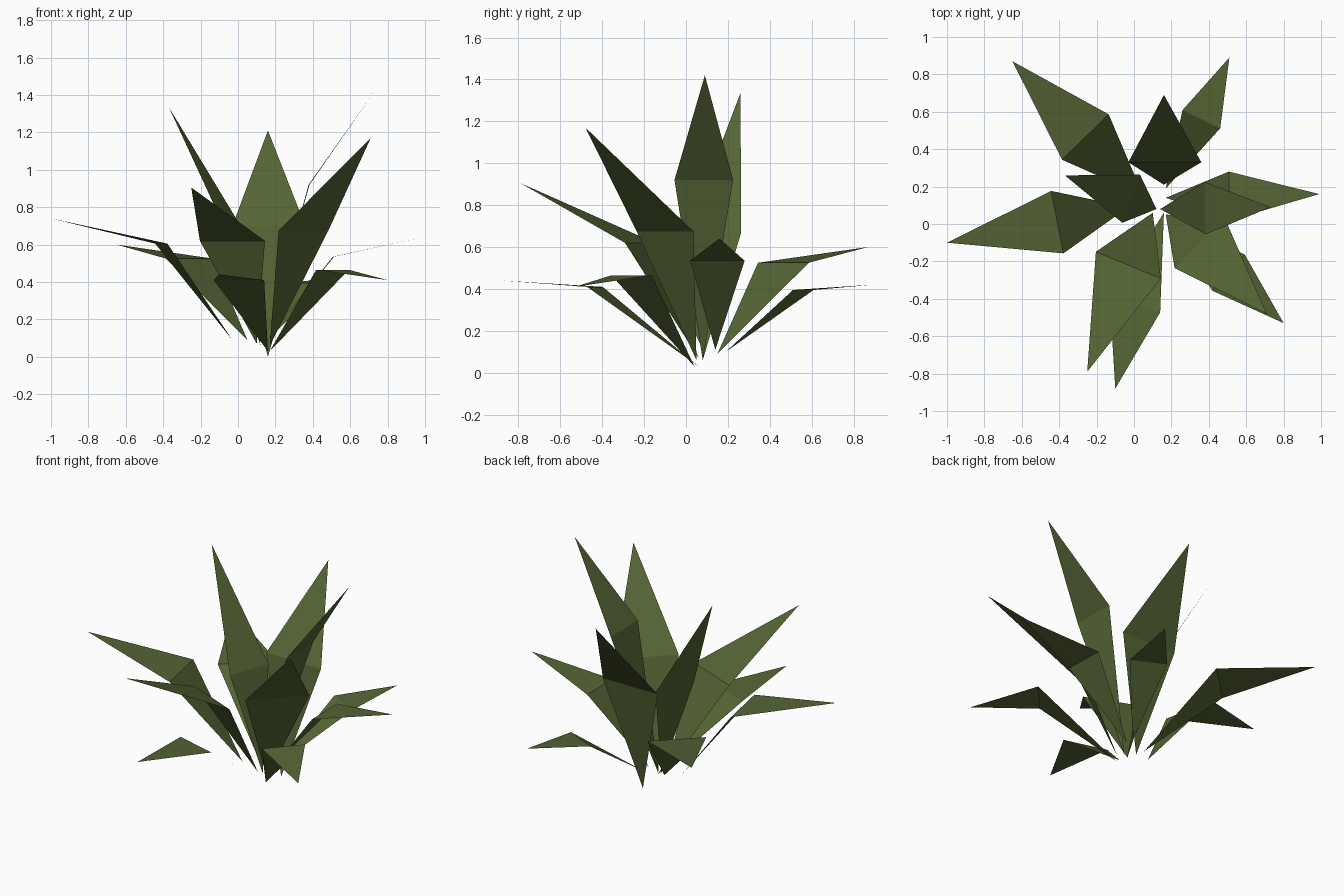
import bpy
from mathutils import Vector

leaf_green = bpy.data.materials.new("leaf_green")
leaf_green.diffuse_color = (0.09, 0.13, 0.035, 1)


def add_leaf(name, base, bend, tip, half_width):
    """Flat kite-shaped blade: narrow at the base, folded at its widest point."""
    base, bend, tip = Vector(base), Vector(bend), Vector(tip)
    along = tip - base
    side = Vector((-along.y, along.x, 0)).normalized() * half_width
    mesh = bpy.data.meshes.new(name)
    mesh.from_pydata([base, bend - side, bend + side, tip], [],
                     [(0, 1, 2), (1, 3, 2)])
    mesh.materials.append(leaf_green)
    leaf = bpy.data.objects.new(name, mesh)
    bpy.context.collection.objects.link(leaf)


# Tall upright leaves: base, bend, tip, half width
tall = [
    ((0.16, 0.21, 0.00), (0.165, 0.33, 0.70), (0.16, 0.69, 1.21), 0.195),
    ((0.14, 0.08, 0.06), (0.38, 0.085, 0.92), (0.73, 0.09, 1.42), 0.14),
    ((0.17, 0.05, 0.06), (0.35, -0.10, 0.675), (0.71, -0.48, 1.17), 0.19),
    ((0.10, 0.06, 0.07), (-0.03, -0.22, 0.62), (-0.25, -0.79, 0.905), 0.188),
    ((0.12, 0.08, 0.06), (-0.015, 0.135, 0.67), (-0.37, 0.26, 1.335), 0.137),
]
# Low spreading leaves
low = [
    ((0.05, 0.15, 0.09), (-0.26, 0.465, 0.525), (-0.65, 0.87, 0.60), 0.174),
    ((0.17, 0.19, 0.10), (0.36, 0.56, 0.395), (0.51, 0.89, 0.42), 0.112),
    ((0.17, 0.14, 0.11), (0.51, 0.15, 0.535), (0.99, 0.16, 0.64), 0.13),
    ((0.17, 0.04, 0.03), (0.505, -0.26, 0.465), (0.80, -0.53, 0.41), 0.13),
    ((0.16, 0.06, 0.03), (0.005, -0.435, 0.41), (-0.10, -0.88, 0.44), 0.14),
    ((-0.03, 0.09, 0.09), (-0.41, 0.01, 0.605), (-1.00, -0.10, 0.74), 0.17),
]
for group, leaves in (("tall_leaf", tall), ("low_leaf", low)):
    for i, spec in enumerate(leaves, 1):
        add_leaf(f"{group}_{i}", *spec)
